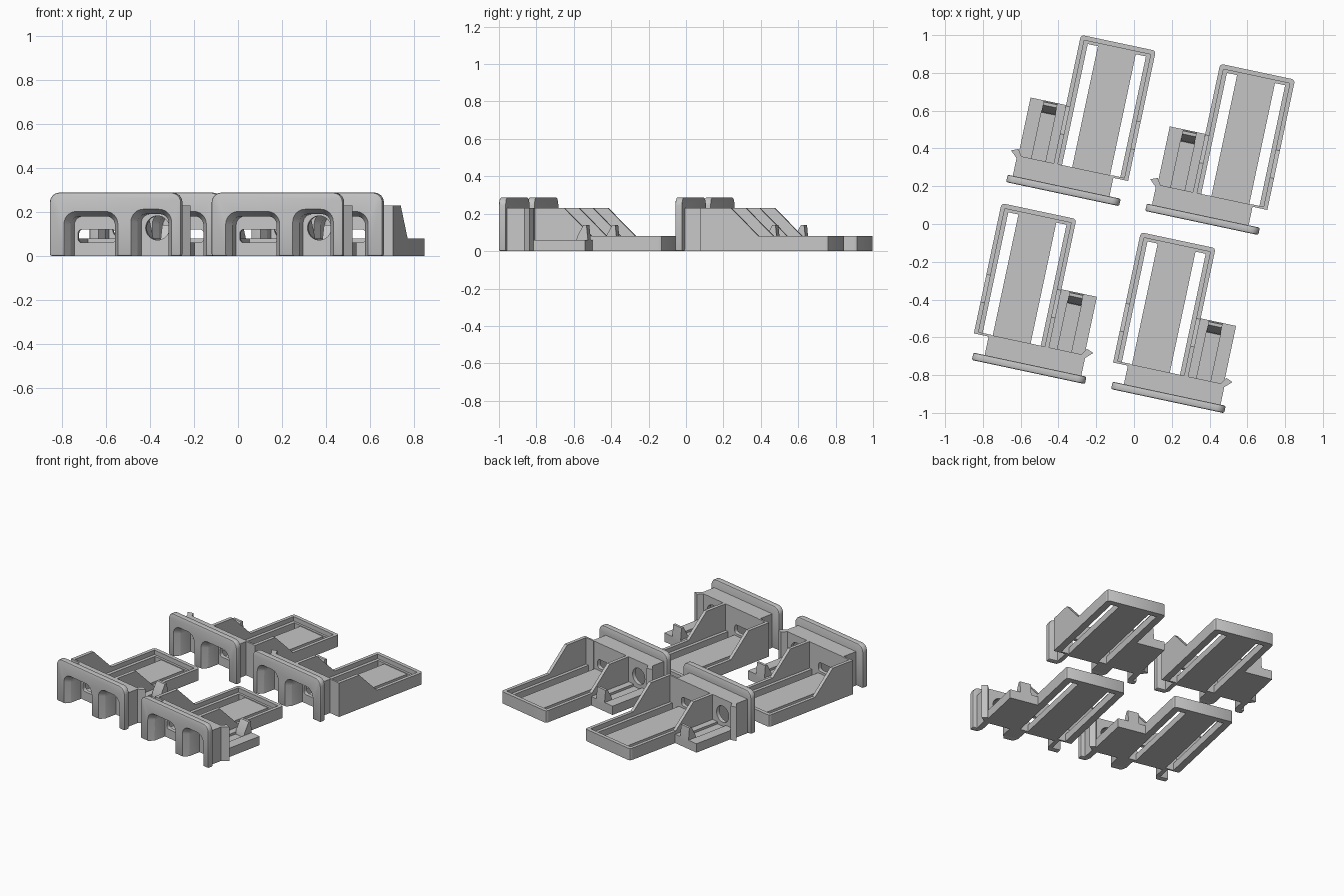
import bpy, bmesh, math
from mathutils import Matrix, Vector

if "Cube" in bpy.data.objects:
    bpy.data.objects.remove(bpy.data.objects["Cube"])

mat = bpy.data.materials.new("plain_grey")
mat.diffuse_color = (0.56, 0.56, 0.56, 1)
mat.use_nodes = True
mat.node_tree.nodes["Principled BSDF"].inputs["Base Color"].default_value = mat.diffuse_color


def prism(name, pts, axis, a, b, end=None):
    """Extrude a 2D outline along an axis from a to b, optionally lofting to another outline."""
    def place(p, d):
        return {'x': (d, p[0], p[1]), 'y': (p[0], d, p[1]), 'z': (p[0], p[1], d)}[axis]
    bm = bmesh.new()
    lo = [bm.verts.new(place(p, a)) for p in pts]
    hi = [bm.verts.new(place(p, b)) for p in (end or pts)]
    n = len(pts)
    bm.faces.new(lo)
    bm.faces.new(hi)
    for i in range(n):
        j = (i + 1) % n
        bm.faces.new((lo[i], lo[j], hi[j], hi[i]))
    bmesh.ops.recalc_face_normals(bm, faces=bm.faces)
    me = bpy.data.meshes.new(name)
    bm.to_mesh(me)
    bm.free()
    ob = bpy.data.objects.new(name, me)
    bpy.context.collection.objects.link(ob)
    return ob


def box(name, x0, x1, y0, y1, z0, z1):
    return prism(name, [(x0, y0), (x1, y0), (x1, y1), (x0, y1)], 'z', z0, z1)


def rounded(x0, x1, z0, z1, r, bottom=False, seg=6):
    """Rectangle outline with rounded top corners, optionally bottom too."""
    corners = [(x1 - r, z1 - r, 0), (x0 + r, z1 - r, 90)]
    if bottom:
        corners += [(x0 + r, z0 + r, 180), (x1 - r, z0 + r, 270)]
    pts = [(cx + r * math.cos(math.radians(s + 90 * i / seg)),
            cz + r * math.sin(math.radians(s + 90 * i / seg)))
           for cx, cz, s in corners for i in range(seg + 1)]
    return pts if bottom else pts + [(x0, z0), (x1, z0)]


def circle(cx, cz, r, n=32):
    return [(cx + r * math.cos(2 * math.pi * i / n),
             cz + r * math.sin(2 * math.pi * i / n)) for i in range(n)]


def recess(name, x0, x1, top):
    """Arched recess cutter: straight pocket plus a flared mouth."""
    inner = rounded(x0, x1, -.05, top, .04)
    mouth = rounded(x0 - .025, x1 + .025, -.05, top + .025, .06)
    return [prism(name, inner, 'y', -.1, .115),
            prism(name + "_mouth", mouth, 'y', -.015, .03, inner)]


def cut(ob, cutters):
    for c in cutters:
        c.hide_render = True
        m = ob.modifiers.new("cut", 'BOOLEAN')
        m.operation, m.solver, m.object = 'DIFFERENCE', 'EXACT', c


# Cutters: two arched recesses, a cable slot and a round port
recesses = recess("recess_left", -.217, -.01, .18) + recess("recess_right", .095, .24, .19)
ports = [prism("slot_cutter", rounded(-.2, -.025, .06, .12, .018, True), 'y', .08, .3),
         prism("port_cutter", circle(.17, .127, .055), 'y', .08, .3)]

# Face plate with softened rim
plate = prism("face_plate", rounded(-.306, .306, 0, .288, .045), 'y', -.01, .03)
bev = plate.modifiers.new("rim", 'BEVEL')
bev.width, bev.segments, bev.limit_method = .008, 2, 'ANGLE'
bev.angle_limit = math.radians(40)
cut(plate, recesses)

# Body block behind the plate, with the flared latch on one side
body = prism("body_block", [(-.245, .025), (.278, .025), (.278, .125), (.315, .16),
                            (.278, .175), (.255, .14), (-.245, .14)], 'z', 0, .23)
cut(body, recesses + ports)

# Tray side walls, sloping down from the body
wall = [(.13, 0), (.815, 0), (.815, .08), (.45, .08), (.30, .23), (.13, .23)]
parts = [plate, body,
         prism("outer_wall", wall, 'x', -.325, -.302),
         prism("inner_wall", wall, 'x', .057, .08),
         box("corner_panel", -.325, -.235, .13, .142, 0, .23),
         prism("tray_end", [(-.325, .81), (.08, .81), (.08, .82), (.075, .83), (.065, .835),
                            (-.31, .835), (-.32, .83), (-.325, .82)], 'z', 0, .08),
         # Tray floor, ledges beside the open slots
         box("tray_floor", -.225, -.02, .135, .815, 0, .045),
         box("outer_ledge", -.31, -.28, .135, .815, 0, .05),
         box("inner_ledge", .035, .06, .135, .815, 0, .05),
         box("end_ledge", -.31, .06, .795, .815, 0, .05),
         # Side tray with a shallow channel and a hook at its end
         box("side_tray_base", .075, .272, .135, .455, 0, .045),
         box("side_tray_inner_rail", .075, .125, .135, .455, .04, .06),
         box("side_tray_outer_rail", .2, .272, .135, .455, .04, .06),
         prism("hook", [(.39, .04), (.455, .04), (.455, .06), (.447, .14), (.43, .14),
                        (.395, .075)], 'x', .125, .2)]

# Freeze modifiers into meshes
bpy.context.view_layer.update()
dg = bpy.context.evaluated_depsgraph_get()
meshes = [(p.name, bpy.data.meshes.new_from_object(p.evaluated_get(dg))) for p in parts]
for ob in parts + recesses + ports:
    bpy.data.objects.remove(ob, do_unlink=True)

# Four brackets: two plain in front, two mirrored at the back
layout = [("front_left", -.557, -.774, 1), ("front_right", .18, -.928, 1),
          ("back_left", -.376, .168, -1), ("back_right", .361, .015, -1)]
turn = Matrix.Rotation(math.radians(-12), 4, 'Z')
bpy.ops.object.select_all(action='DESELECT')
for label, x, y, side in layout:
    m = Matrix.Translation(Vector((x, y, 0))) @ turn @ Matrix.Diagonal((side, 1, 1, 1))
    for name, src in meshes:
        me = src.copy()
        me.transform(m)
        if side < 0:
            me.flip_normals()
        me.materials.clear()
        me.materials.append(mat)
        ob = bpy.data.objects.new(label + "_" + name, me)
        bpy.context.collection.objects.link(ob)
        ob.select_set(True)
        bpy.context.view_layer.objects.active = ob
bpy.ops.object.shade_smooth_by_angle(angle=math.radians(30))
